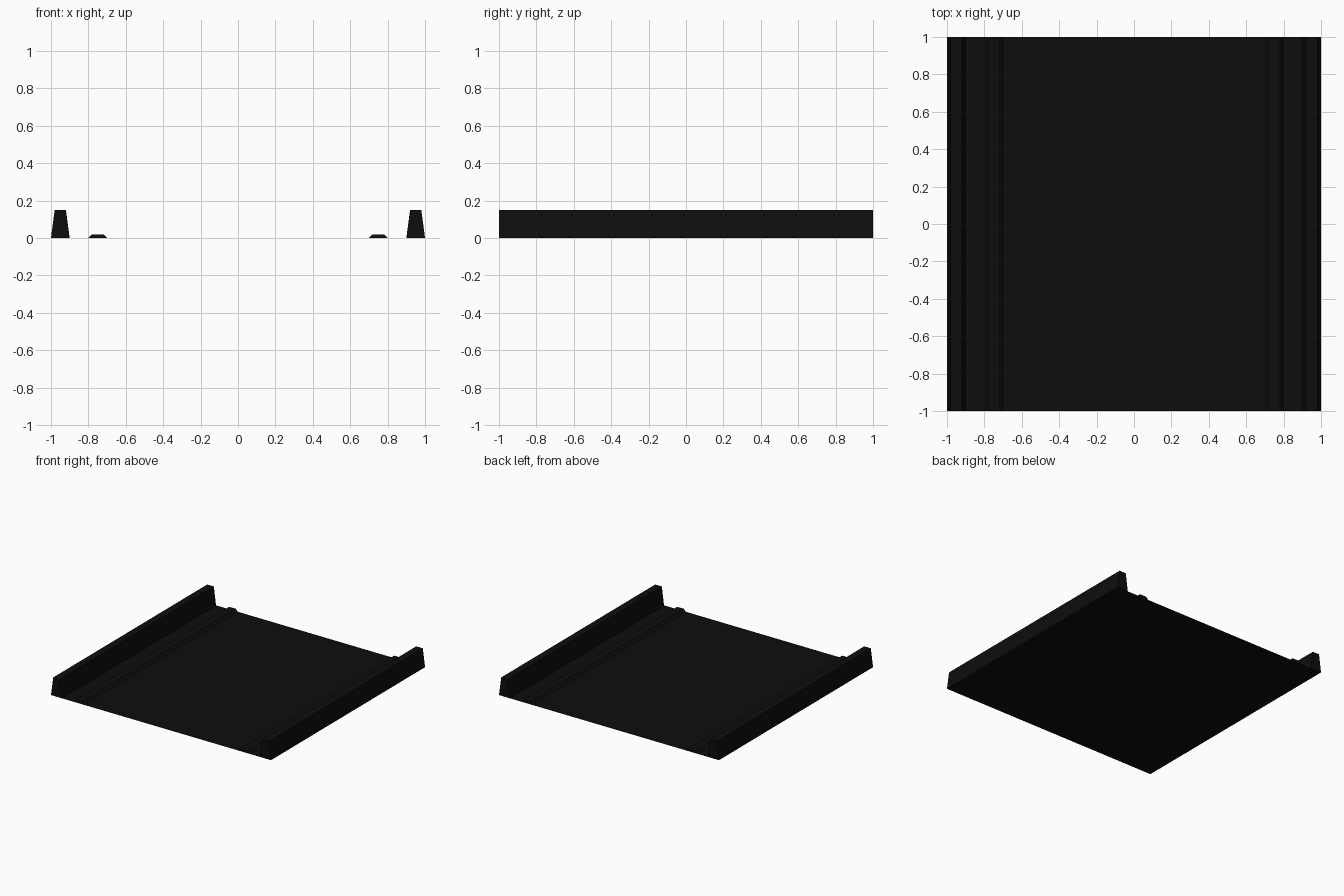
import bpy
import bmesh

if "Cube" in bpy.data.objects:
    bpy.data.objects.remove(bpy.data.objects["Cube"])

# single near-black colour
black = bpy.data.materials.new("near_black")
black.diffuse_color = (0.004, 0.004, 0.004, 1.0)
black.use_nodes = True
black.node_tree.nodes["Principled BSDF"].inputs["Base Color"].default_value = black.diffuse_color


def finish(name, bm):
    mesh = bpy.data.meshes.new(name)
    bm.to_mesh(mesh)
    bm.free()
    mesh.materials.append(black)
    obj = bpy.data.objects.new(name, mesh)
    bpy.context.collection.objects.link(obj)
    return obj


def rail(name, cx, height):
    """Tapered bar running the full length in y, open underneath."""
    profile = [(-0.05, 0), (-0.03, height), (0.03, height), (0.05, 0)]
    bm = bmesh.new()
    front = [bm.verts.new((cx + x, -1, z)) for x, z in profile]
    back = [bm.verts.new((cx + x, 1, z)) for x, z in profile]
    for i in range(3):
        bm.faces.new((front[i], back[i], back[i + 1], front[i + 1]))
    bm.faces.new(front)
    bm.faces.new(back[::-1])
    return finish(name, bm)


# flat floor sheet, which also closes the rails from below
bm = bmesh.new()
bm.faces.new([bm.verts.new(p) for p in ((-1, -1, 0), (1, -1, 0), (1, 1, 0), (-1, 1, 0))])
finish("floor", bm)

# tall side walls and low edge strips on both sides
for side, s in (("left", -1), ("right", 1)):
    rail(side + "_wall", s * 0.95, 0.15)
    rail(side + "_strip", s * 0.75, 0.02)
